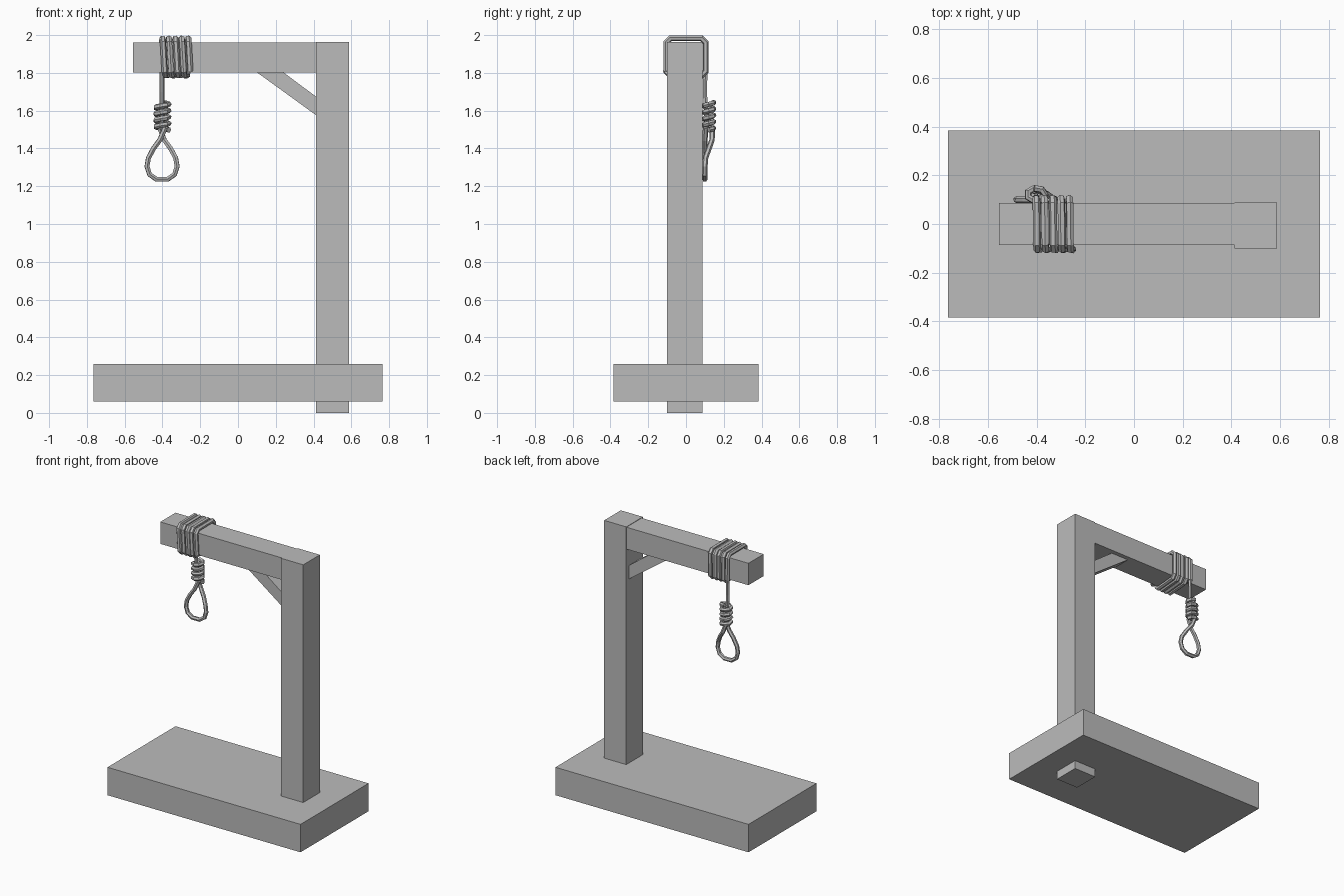
import bpy, bmesh, math

if "Cube" in bpy.data.objects:
    bpy.data.objects.remove(bpy.data.objects["Cube"])

grey = bpy.data.materials.new("plain grey")
grey.diffuse_color = (0.5, 0.5, 0.5, 1)
grey.use_nodes = True
grey.node_tree.nodes["Principled BSDF"].inputs["Base Color"].default_value = grey.diffuse_color


def prism(name, outline, y0, y1):
    """Extrude an x-z outline from y0 to y1."""
    bm = bmesh.new()
    face = bm.faces.new([bm.verts.new((x, y0, z)) for x, z in outline])
    ext = bmesh.ops.extrude_face_region(bm, geom=[face])
    verts = [v for v in ext["geom"] if isinstance(v, bmesh.types.BMVert)]
    bmesh.ops.translate(bm, verts=verts, vec=(0, y1 - y0, 0))
    bmesh.ops.recalc_face_normals(bm, faces=bm.faces)
    mesh = bpy.data.meshes.new(name)
    bm.to_mesh(mesh)
    bm.free()
    mesh.materials.append(grey)
    ob = bpy.data.objects.new(name, mesh)
    bpy.context.collection.objects.link(ob)


def box(name, x0, x1, y0, y1, z0, z1):
    prism(name, [(x0, z0), (x1, z0), (x1, z1), (x0, z1)], y0, y1)


def rope(name, points, radius, closed=False):
    """Six-sided rope along a polyline, turned into a mesh."""
    cu = bpy.data.curves.new(name, "CURVE")
    cu.dimensions = "3D"
    cu.bevel_depth = radius
    cu.bevel_resolution = 1
    cu.use_fill_caps = True
    sp = cu.splines.new("POLY")
    sp.points.add(len(points) - 1)
    for p, co in zip(sp.points, points):
        p.co = (*co, 1)
    sp.use_cyclic_u = closed
    sp.use_smooth = False
    cu.materials.append(grey)
    ob = bpy.data.objects.new(name, cu)
    bpy.context.collection.objects.link(ob)
    bpy.ops.object.select_all(action="DESELECT")
    ob.select_set(True)
    bpy.context.view_layer.objects.active = ob
    bpy.ops.object.convert(target="MESH")


# Timber frame
box("base", -0.765, 0.765, -0.385, 0.385, 0.06, 0.26)
box("post", 0.412, 0.587, -0.1, 0.088, 0.0, 1.963)
box("beam", -0.555, 0.412, -0.087, 0.086, 1.803, 1.96)
prism("brace", [(0.10, 1.803), (0.24, 1.803), (0.412, 1.675), (0.412, 1.577)],
      -0.055, 0.055)

# Rope wound round the beam: up the back, over, down the front, slanting below
Y, TOP, BOT, C = 0.105, 1.983, 1.786, 0.022
ring = [(Y, BOT + C, 0), (Y, TOP - C, 0), (Y - C, TOP, 0.05), (C - Y, TOP, 0.1),
        (-Y, TOP - C, 0.15), (-Y, BOT + C, 0.4), (C - Y, BOT, 0.5), (Y - C, BOT, 0.9)]
wraps = [(-0.402 + 0.034 * (turn + s), y, z)
         for turn in range(4) for y, z, s in ring]
wraps += [(-0.402 + 0.034 * (4 + s), y, z) for y, z, s in ring[:6]]
rope("beam_wraps", wraps, 0.016)

# Hanging strand
rope("hanging_strand", [(-0.402, 0.104, 1.84), (-0.402, 0.1, 1.7), (-0.402, 0.112, 1.5)], 0.0125)

# Coiled knot
N, TURNS = 7, 4
coil = []
for i in range(N * TURNS + 3):
    a = math.tau * i / N
    coil.append((-0.402 + 0.036 * math.cos(a), 0.121 + 0.026 * math.sin(a),
                 1.498 + 0.034 * i / N))
rope("knot_coil", coil, 0.0145)

# Teardrop loop, its strands crossing beneath the knot
half = [(0.012, 1.445), (0.045, 1.40), (0.072, 1.35), (0.08, 1.305),
        (0.066, 1.262), (0.03, 1.237)]
left = [(-0.402 - x, 0.1, z) for x, z in half]
right = [(-0.402 + x, 0.1 + max(0, (z - 1.34) * 0.36), z) for x, z in half]
rope("loop", [(-0.385, 0.104, 1.51)] + left + right[::-1] + [(-0.415, 0.138, 1.51)], 0.0145)
